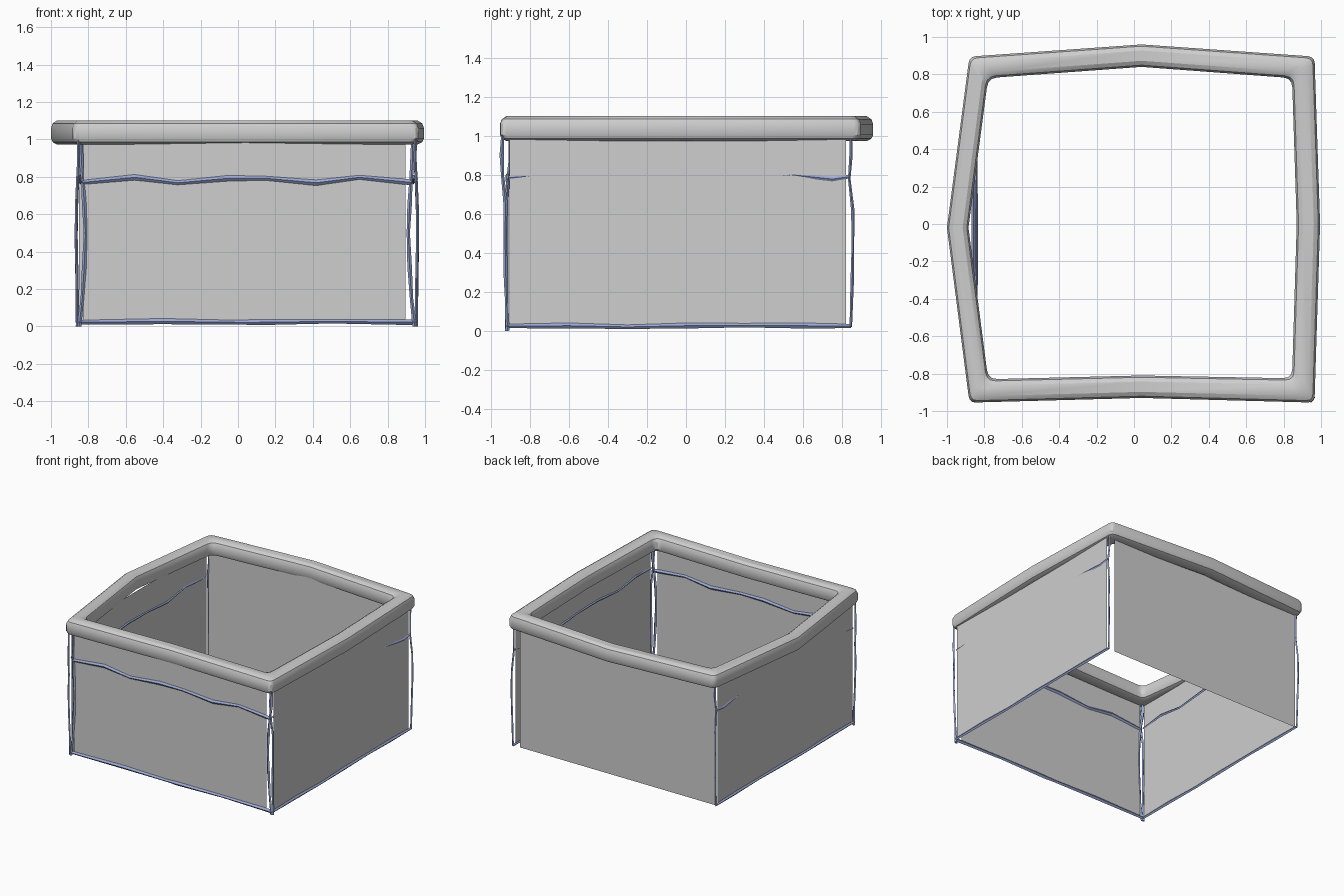
import bpy, bmesh, math
from mathutils import Vector

if "Cube" in bpy.data.objects:
    bpy.data.objects.remove(bpy.data.objects["Cube"])

def material(name, rgb):
    m = bpy.data.materials.new(name)
    m.diffuse_color = (*rgb, 1)
    m.use_nodes = True
    m.node_tree.nodes["Principled BSDF"].inputs["Base Color"].default_value = m.diffuse_color
    return m

GREY = material("light grey", (0.62, 0.62, 0.62))
BLUE = material("dusty blue", (0.33, 0.40, 0.66))

def make(name, verts, faces, mat, smooth=False):
    me = bpy.data.meshes.new(name)
    me.from_pydata([tuple(v) for v in verts], [], faces)
    bm = bmesh.new()
    bm.from_mesh(me)
    bmesh.ops.recalc_face_normals(bm, faces=bm.faces)
    bm.to_mesh(me)
    bm.free()
    me.materials.append(mat)
    ob = bpy.data.objects.new(name, me)
    bpy.context.collection.objects.link(ob)
    if smooth:
        bpy.ops.object.select_all(action='DESELECT')
        ob.select_set(True)
        bpy.context.view_layer.objects.active = ob
        bpy.ops.object.shade_smooth_by_angle(angle=math.radians(30))
    return ob

# Rim: lofted between bent inner and outer outlines, corners rounded
outer = [(-.88, .895), (.04, .96), (.965, .895), (.995, 0), (.965, -.955), (.04, -.93), (-.88, -.955), (-1, -.02)]
inner = [(-.78, .78), (.04, .84), (.845, .78), (.87, 0), (.845, -.825), (.04, -.81), (-.78, -.83), (-.885, -.02)]

def rounded(loop, r):
    out = []
    n = len(loop)
    for i, p in enumerate(loop):
        p = Vector(p)
        if i % 2:
            out.append(p)
            continue
        a = p + (Vector(loop[i - 1]) - p).normalized() * r
        b = p + (Vector(loop[(i + 1) % n]) - p).normalized() * r
        for k in range(4):
            t = k / 3
            out.append(a * (1 - t) ** 2 + p * 2 * t * (1 - t) + b * t * t)
    return out

section = [(0, 1.005), (0, 1.06), (.08, 1.085), (.27, 1.1), (.73, 1.1), (.92, 1.085),
           (1, 1.06), (1, 1.005), (.92, .985), (.73, .973), (.27, .973), (.08, .985)]
o, n_ = rounded(outer, .035), rounded(inner, .05)
verts = [(*n_[i].lerp(o[i], t), z) for i in range(len(o)) for t, z in section]
N, S = len(o), len(section)
faces = [(i * S + j, i * S + (j + 1) % S, (i + 1) % N * S + (j + 1) % S, (i + 1) % N * S + j)
         for i in range(N) for j in range(S)]
make("rim", verts, faces, GREY, smooth=True)

# Walls: single flat sheets with narrow gaps at the corners
def wall(name, a, b, z0=.02, z1=1.0):
    make(name, [(*a, z0), (*b, z0), (*b, z1), (*a, z1)], [(0, 1, 2, 3)], GREY)

wall("front_wall", (-.825, -.915), (.895, -.915))
wall("back_wall", (-.85, .84), (.895, .84))
wall("left_wall", (-.855, -.905), (-.855, .82))
wall("right_wall", (.95, -.905), (.95, .82))

# Torn seams: thin uneven strips following a path
def seam(name, pts, normal, width, depth):
    pts = [Vector(p) for p in pts]
    nor = Vector(normal)
    v, f = [], []
    last = len(pts) - 1
    for i, p in enumerate(pts):
        tan = (pts[min(i + 1, last)] - pts[max(i - 1, 0)]).normalized()
        side = tan.cross(nor).normalized()
        w = width * (.8 + .3 * (i % 2)) / 2
        d = depth / 2
        v += [p + side * w, p + nor * d, p - side * w, p - nor * d]
    for i in range(last):
        for j in range(4):
            k = (j + 1) % 4
            f.append((i * 4 + j, i * 4 + k, i * 4 + 4 + k, i * 4 + 4 + j))
    f += [(0, 1, 2, 3), tuple(last * 4 + j for j in range(4))]
    make(name, v, f, BLUE)

CX = .0475
for label, s in (("left", -1), ("right", 1)):
    X = CX + s * .905
    # front corner: one strip on the front face, one on the side
    seam("front_seam_" + label,
         [(CX + s * (.885 + a), y, z) for a, y, z in
          ((.002, -.90, 1), (0, -.90, .88), (-.008, -.912, .78), (-.015, -.92, .65), (-.022, -.92, .5),
           (-.015, -.92, .32), (-.005, -.92, .15), (.012, -.92, 0.0))], (0, -1, 0), .022, .018)
    seam("side_front_seam_" + label,
         [(X + s * a, y, z) for a, y, z in
          ((-.003, -.94, 1), (-.006, -.945, .9), (.0, -.94, .79), (.006, -.925, .65), (.008, -.928, .5),
           (.004, -.925, .3), (.001, -.92, .15), (.002, -.915, 0.0))], (1, 0, 0), .02, .016)
    # back corner strip
    seam("side_back_seam_" + label,
         [(X + s * a, y, z) for a, y, z in
          ((-.003, .845, 1), (-.006, .846, .9), (0, .837, .78), (.006, .855, .62), (.008, .856, .45),
           (.004, .852, .25), (.002, .845, .02))], (1, 0, 0), .016, .016)
    # side bottom edge
    seam("side_bottom_edge_" + label,
         [(X, y, z) for y, z in ((-.92, .024), (-.6, .026), (-.3, .02), (0, .026), (.3, .028), (.6, .026), (.845, .024))],
         (1, 0, 0), .026, .02)
    # side horizontal tear, inside the wall except near the back
    seam("side_tear_" + label,
         [(X - s * a, y, z) for a, y, z in
          ((.004, -.91, .785), (.014, -.7, .80), (.014, -.48, .77), (.016, -.2, .795), (.016, .05, .79),
           (.014, .3, .77), (.008, .54, .80), (-.001, .75, .778), (-.002, .835, .79))], (1, 0, 0), .022, .014)

# Front bottom edge and front horizontal tear
seam("front_bottom_edge", [(x, -.915, z) for x, z in
     ((-.86, .022), (-.4, .027), (0, .022), (.1, .022), (.5, .027), (.955, .022))], (0, 1, 0), .028, .024)
seam("front_tear", [(CX + d, -.915, z) for d, z in
     ((-.88, .77), (-.6, .797), (-.37, .768), (-.1, .792), (.1, .792), (.37, .768), (.6, .797), (.88, .77))],
     (0, 1, 0), .028, .022)
